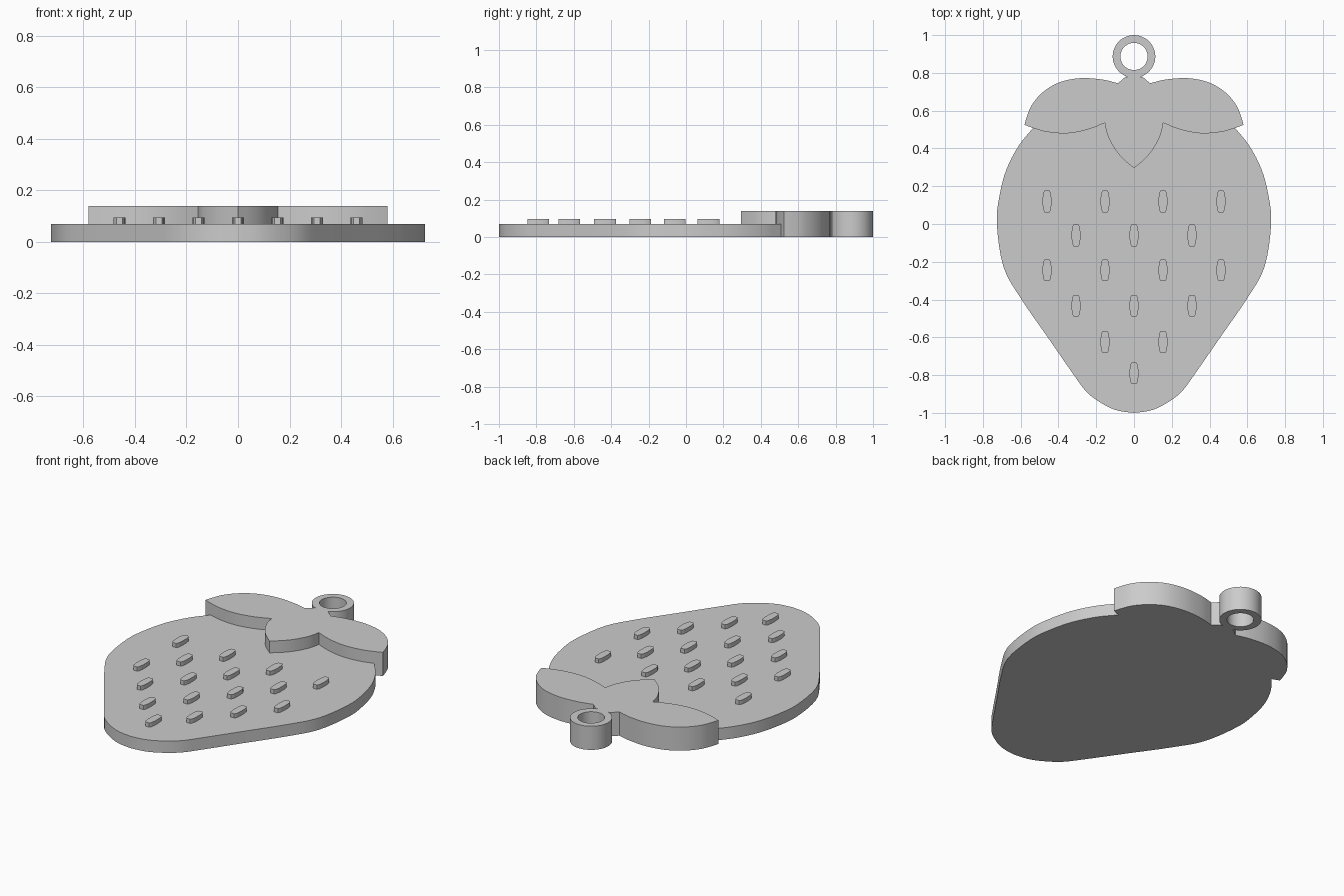
import bpy, bmesh, math
from mathutils import Vector

if "Cube" in bpy.data.objects:
    bpy.data.objects.remove(bpy.data.objects["Cube"], do_unlink=True)

BASE_H, SEED_H, TOP_H = 0.07, 0.095, 0.14

grey = bpy.data.materials.new("plain grey")
grey.use_nodes = True
colour = (0.6, 0.6, 0.6, 1)
grey.diffuse_color = colour
grey.node_tree.nodes["Principled BSDF"].inputs["Base Color"].default_value = colour


def smooth(points, steps=4):
    """Round a run of points into a flowing curve through all of them."""
    p = [Vector(q) for q in points]
    p = [2 * p[0] - p[1]] + p + [2 * p[-1] - p[-2]]
    out = []
    for a, b, c, d in zip(p, p[1:], p[2:], p[3:]):
        for i in range(steps):
            t = i / steps
            out.append(0.5 * (2 * b + (c - a) * t + (2 * a - 5 * b + 4 * c - d) * t ** 2
                              + (3 * b - a - 3 * c + d) * t ** 3))
    return out + [p[-2]]


def mirrored(half):
    """Close a right-hand outline running from centre line to centre line."""
    return half + [Vector((-q.x, q.y)) for q in reversed(half[1:-1])]


def finish(bm, name):
    bmesh.ops.remove_doubles(bm, verts=bm.verts, dist=0.0005)
    bmesh.ops.recalc_face_normals(bm, faces=bm.faces)
    mesh = bpy.data.meshes.new(name)
    bm.to_mesh(mesh)
    bm.free()
    mesh.materials.append(grey)
    obj = bpy.data.objects.new(name, mesh)
    bpy.context.collection.objects.link(obj)
    bpy.ops.object.select_all(action='DESELECT')
    obj.select_set(True)
    bpy.context.view_layer.objects.active = obj
    bpy.ops.object.shade_smooth_by_angle(angle=math.radians(30))
    return obj


def slab(name, outline, bottom, top):
    bm = bmesh.new()
    face = bm.faces.new([bm.verts.new((q.x, q.y, bottom)) for q in outline])
    new = bmesh.ops.extrude_face_region(bm, geom=[face])["geom"]
    bmesh.ops.translate(bm, vec=(0, 0, top - bottom),
                        verts=[v for v in new if isinstance(v, bmesh.types.BMVert)])
    return finish(bm, name)


# Shared seam between the leaf cap and the fruit, from outside to centre
leaf_edge = smooth([(0.535, 0.508), (0.458, 0.487), (0.35, 0.48), (0.245, 0.5), (0.155, 0.535)])
middle_leaf = smooth([(0.155, 0.535), (0.14, 0.47), (0.1, 0.395), (0.055, 0.342), (0, 0.295)])
seam = leaf_edge + middle_leaf[1:]

# Fruit body
side = smooth([(0, -1), (0.085, -0.988), (0.165, -0.953), (0.25, -0.89), (0.325, -0.79),
               (0.46, -0.595), (0.595, -0.4), (0.69, -0.23), (0.726, 0), (0.712, 0.15),
               (0.675, 0.29), (0.61, 0.415), (0.535, 0.508)])
slab("fruit_body", mirrored(side + seam[1:]), 0, BASE_H)

# Leaf cap with its short neck up to the ring
crown = smooth([(0.58, 0.525), (0.565, 0.575), (0.538, 0.635), (0.48, 0.7), (0.395, 0.75),
                (0.285, 0.772), (0.17, 0.765), (0.085, 0.745)])
neck = [Vector(q) for q in ((0.045, 0.78), (0.025, 0.777), (0, 0.775))]
slab("leaf_cap", mirrored(seam[::-1] + crown + neck), 0, TOP_H)

# Hanging ring
bm = bmesh.new()
inner, outer, centre = 0.072, 0.113, Vector((0, 0.887, 0))
section = bm.faces.new([bm.verts.new(centre + Vector((r, 0, z)))
                        for r, z in ((inner, 0), (outer, 0), (outer, TOP_H), (inner, TOP_H))])
edges = list(section.edges)
bm.faces.remove(section)
bmesh.ops.spin(bm, geom=edges, cent=centre, axis=(0, 0, 1), angle=math.tau, steps=48)
finish(bm, "hanging_ring")

# Seeds in staggered rows
quarter = [(0.012, 0.058), (0.019, 0.047), (0.023, 0.02)]
right = quarter + [(x, -y) for x, y in reversed(quarter)]
seed = right + [(-x, -y) for x, y in right]
rows = [(0.12, 4), (-0.06, 3), (-0.245, 4), (-0.433, 3), (-0.625, 2), (-0.79, 1)]
for row, (y, count) in enumerate(rows, 1):
    for i in range(count):
        at = Vector(((i - (count - 1) / 2) * 0.307, y))
        slab(f"seed_{row}_{i + 1}", [at + Vector(q) for q in seed], BASE_H, SEED_H)
